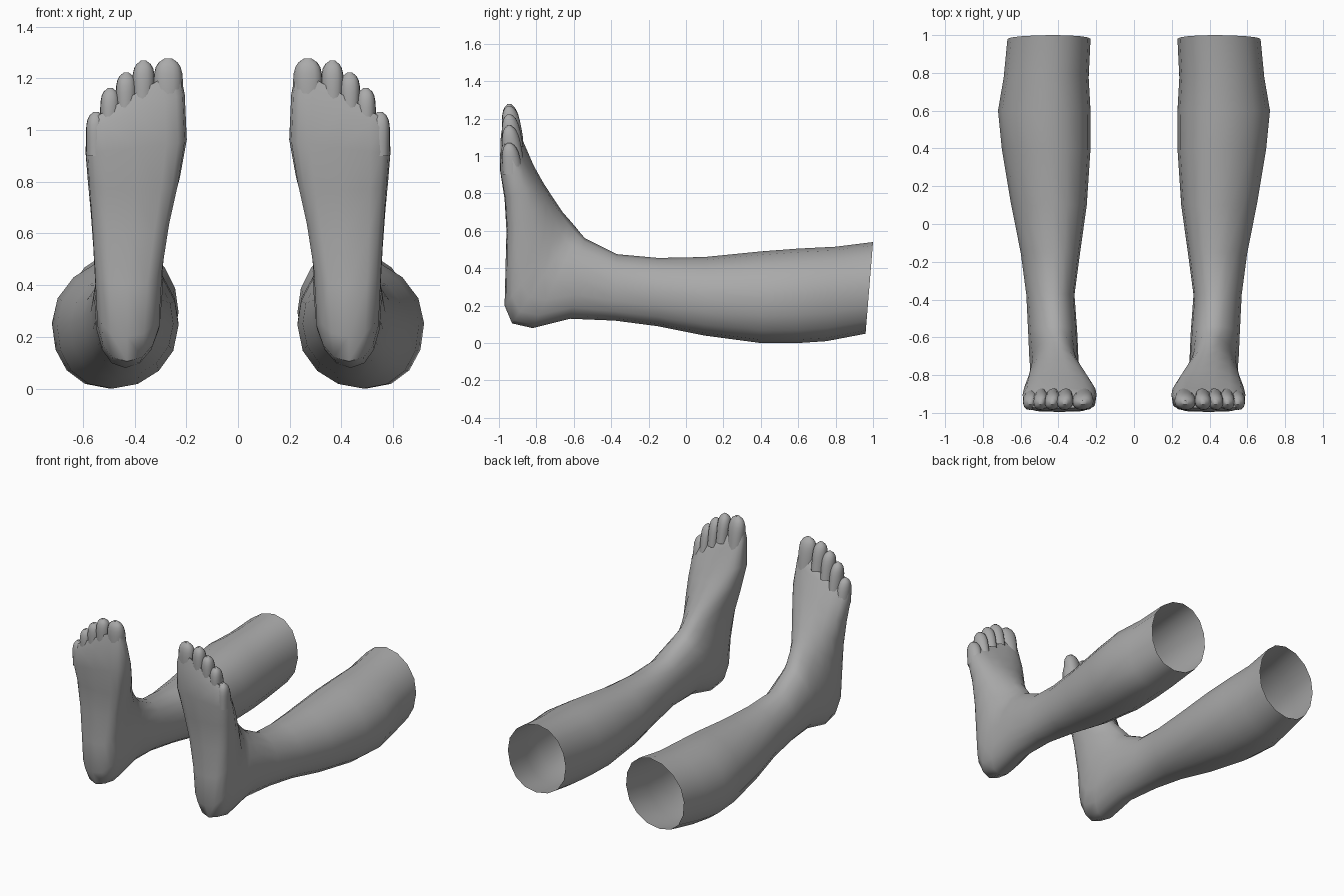
import bpy, bmesh, math

if "Cube" in bpy.data.objects:
    bpy.data.objects.remove(bpy.data.objects["Cube"])

SEG = 16
skin = bpy.data.materials.new("dark_grey")
skin.diffuse_color = (.4, .4, .4, 1)
skin.use_nodes = True
skin.node_tree.nodes["Principled BSDF"].inputs["Base Color"].default_value = skin.diffuse_color


def loft(name, rings):
    """Skin through rings of (upper y, z, lower y, z, inner x, outer x, sole flatness 0-1, z skew)."""
    bm = bmesh.new()
    loops = []
    for uy, uz, ly, lz, xi, xo, flat, skew in rings:
        mx, hx = (xi + xo) / 2, (xo - xi) / 2
        my, mz = (uy + ly) / 2, (uz + lz) / 2
        e = 1 - 0.45 * flat
        loop = []
        for i in range(SEG):
            a = 2 * math.pi * i / SEG
            c, s = math.cos(a), math.sin(a)
            if s < 0:  # lower half squares off towards the sole
                c = math.copysign(abs(c) ** e, c)
                s = -abs(s) ** e
                lean = 0.1 * hx * (1 - flat)
            else:      # upper crest lies towards the big toe
                lean = -hx * (0.08 + 0.2 * flat)
            x = min(max(mx + hx * c + lean * s * s, xi), xo)
            loop.append(bm.verts.new((x, my + (uy - my) * s, mz + (uz - mz) * s + skew * c)))
        loops.append(loop)
    for a, b in zip(loops, loops[1:]):
        for i in range(SEG):
            j = (i + 1) % SEG
            bm.faces.new((a[i], a[j], b[j], b[i]))
    bm.faces.new(loops[-1])
    bmesh.ops.recalc_face_normals(bm, faces=bm.faces)
    mesh = bpy.data.meshes.new(name)
    bm.to_mesh(mesh)
    bm.free()
    mesh.materials.append(skin)
    ob = bpy.data.objects.new(name, mesh)
    bpy.context.collection.objects.link(ob)
    bpy.ops.object.select_all(action='DESELECT')
    ob.select_set(True)
    bpy.context.view_layer.objects.active = ob
    bpy.ops.object.shade_smooth_by_angle(angle=math.radians(50))
    ob.modifiers.new("other_side", 'MIRROR').use_mirror_merge = False


# Calf, ankle, heel and foot as one skin: the rings turn around the front of the ankle
profile = [
    (1.0, .54, .96, .05, .23, .67),
    (.8, .515, .75, .01, .24, .69),
    (.6, .505, .6, 0, .23, .72),
    (.4, .49, .4, 0, .23, .7),
    (.1, .46, .1, .04, .25, .65),
    (-.15, .455, -.15, .09, .285, .6),
    (-.37, .475, -.38, .12, .315, .57),
    (-.54, .56, -.62, .13, .3, .56),
    (-.57, .595, -.82, .08, .295, .555),
    (-.59, .62, -.93, .105, .293, .55),
    (-.62, .655, -.97, .2, .293, .553),
    (-.66, .7, -.965, .4, .285, .56),
    (-.71, .775, -.96, .6, .26, .57),
    (-.765, .86, -.97, .77, .225, .582),
    (-.815, .95, -.995, .93, .198, .59),
    (-.87, 1.06, -.992, 1.07, .206, .586),
    (-.905, 1.12, -.975, 1.14, .225, .572)]
loft("leg_and_foot", [
    p + (min(1, max(.12, (i - 7) / 5)), -0.1 * max(0, (p[1] - .9) / .22))
    for i, p in enumerate(profile)])

# Toes, big to little: middle x, half width, tip z
for n, (m, h, tip) in enumerate([(.27, .06, 1.277), (.365, .046, 1.268), (.432, .043, 1.222),
                                 (.494, .041, 1.162), (.549, .041, 1.07)], 1):
    length = .1 + 1.7 * h
    rings = []
    for k in range(9):
        t = math.sin(math.pi / 2 * k / 8)
        w = h * max(.25, (1 - t ** 6) ** .5) * (.92 + .08 * t)
        z = tip - length * (1 - t)
        y = -.925 - .02 * t
        depth = (.055 - .01 * t) * max(.25, (1 - t ** 5) ** .5)
        rings.append((y + depth, z, y - depth, z, m - w, m + w, .3, 0))
    loft("toe_%d" % n, rings)
